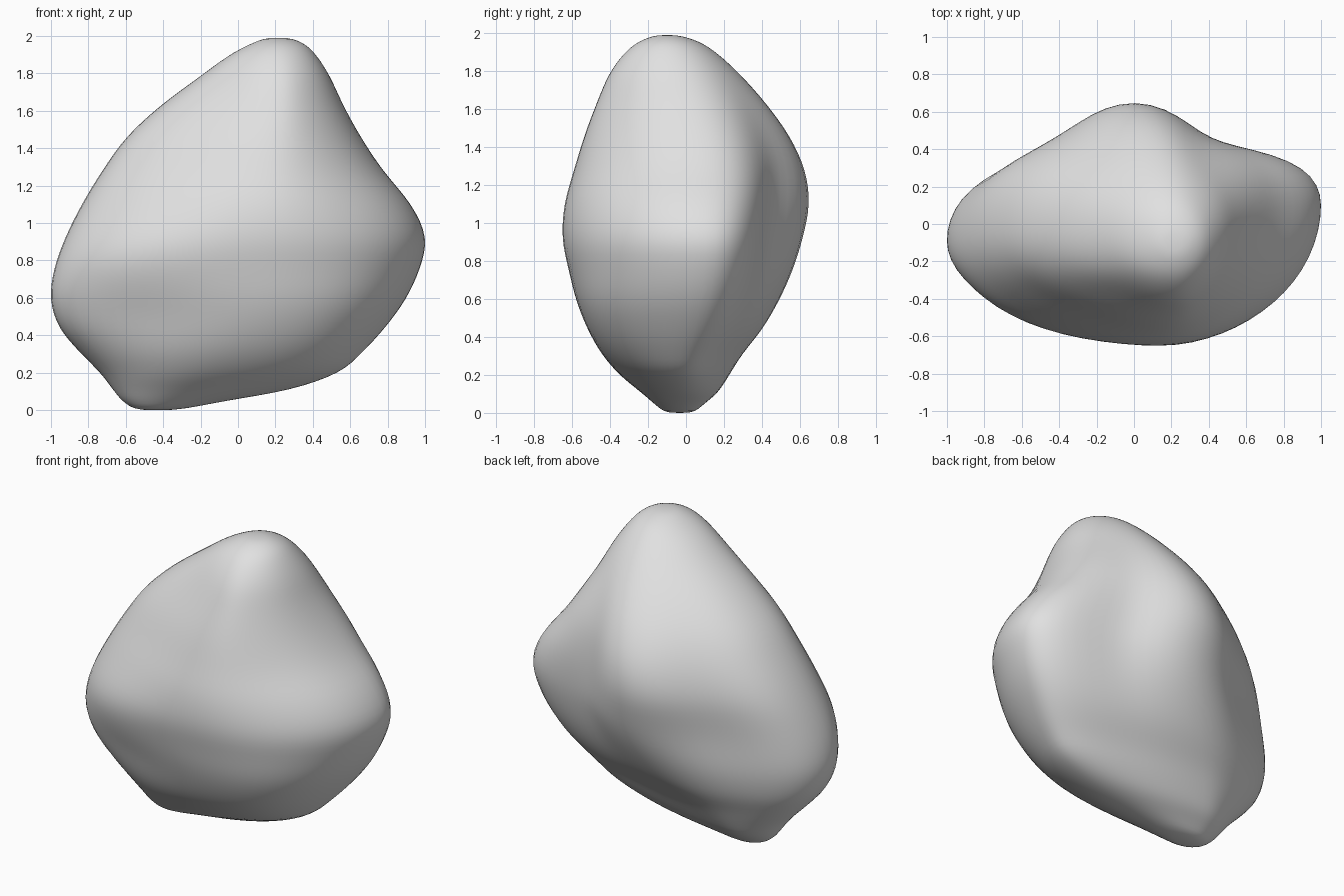
import bpy, bmesh
from math import sin, cos, pi
from mathutils import Vector

cube = bpy.data.objects.get("Cube")
if cube:
    bpy.data.objects.remove(cube, do_unlink=True)

SEGMENTS = 64
STEPS = 4

# Outline by height: z, x min, x max, y min, y max
OUTLINE = [
    (0, -.55, -.32, -.11, .04),
    (.05, -.62, -.06, -.17, .1),
    (.11, -.67, .28, -.24, .17),
    (.2, -.74, .54, -.35, .23),
    (.31, -.85, .67, -.445, .3),
    (.44, -.96, .79, -.52, .405),
    (.59, -1.008, .9, -.58, .495),
    (.75, -.99, .975, -.62, .57),
    (.92, -.93, 1.01, -.655, .625),
    (1.1, -.84, .93, -.645, .66),
    (1.28, -.73, .78, -.595, .635),
    (1.46, -.6, .66, -.54, .55),
    (1.63, -.415, .565, -.475, .425),
    (1.78, -.21, .495, -.41, .29),
    (1.89, -.06, .425, -.33, .17),
    (1.955, .06, .36, -.25, .07),
    (1.99, .15, .28, -.16, -.04),
]
BOTTOM_TIP = (-.44, -.03, -.015)
TOP_TIP = (.21, -.1, 2)

# Ridges by height: z, then y of the -x and +x ridges, x of the front and
# back ridges, and hollow depth for back +x, back -x, front -x, front +x
RIDGES = [
    (0, -.03, -.03, -.44, -.44, 0, 0, 0, 0),
    (.25, -.02, 0, -.1, -.35, .05, .03, 0, -.04),
    (.5, -.08, .07, .08, -.15, .1, .06, .04, -.03),
    (.8, -.1, .11, .14, 0, .18, .1, -.03, 0),
    (1.1, -.06, .1, .15, 0, .19, .1, .03, .02),
    (1.4, -.05, .08, .18, .05, .12, .07, .06, .02),
    (1.7, -.05, -.02, .22, .14, .04, .03, .06, .02),
    (2, -.1, -.1, .21, .21, 0, 0, 0, 0),
]


def curve_point(rows, i, t):
    """Smooth curve through the rows, at fraction t between rows i and i + 1."""
    last = len(rows) - 1
    a, b, c, d = (Vector(rows[min(max(k, 0), last)]) for k in range(i - 1, i + 3))
    return b + t / 2 * (c - a + t * (2*a - 5*b + 4*c - d + t * (3*(b - c) + d - a)))


def ridge_values(z):
    """Ridge positions and hollows at a height."""
    i = max(k for k, row in enumerate(RIDGES[:-1]) if k == 0 or row[0] <= z)
    low, high = RIDGES[i][0], RIDGES[i + 1][0]
    return curve_point(RIDGES, i, (z - low) / (high - low))[1:]


def inside(value, low, high):
    """Keep a ridge well within the outline."""
    margin = (high - low) / 5
    return min(max(value, low + margin), high - margin)


def section(z, x_min, x_max, y_min, y_max):
    """Closed outline made of four elliptic quarters, hollowed between ridges."""
    y_left, y_right, x_front, x_back, *hollows = ridge_values(z)
    points = []
    for i in range(SEGMENTS):
        angle = 2 * pi * i / SEGMENTS
        c, s = cos(angle), sin(angle)
        x_ridge, y_side = (x_back, y_max) if s >= 0 else (x_front, y_min)
        y_ridge, x_side = (y_right, x_max) if c >= 0 else (y_left, x_min)
        x_ridge = inside(x_ridge, x_min, x_max)
        y_ridge = inside(y_ridge, y_min, y_max)
        # hollows lie nearer the front and back ridges than the side lobes
        hollow = hollows[i * 4 // SEGMENTS]
        scale = 1 - 2 * hollow * (sin(2 * angle) * s) ** 2
        points.append((x_ridge + abs(c) * (x_side - x_ridge) * scale,
                       y_ridge + abs(s) * (y_side - y_ridge) * scale, z))
    return points


# Resample the outline smoothly into many level sections
levels = [curve_point(OUTLINE, i, k / STEPS)
          for i in range(len(OUTLINE) - 1) for k in range(STEPS)]
levels.append(OUTLINE[-1])

# Skin the sections and close both tips
bm = bmesh.new()
rings = [[bm.verts.new(p) for p in section(*level)] for level in levels]
bottom, top = bm.verts.new(BOTTOM_TIP), bm.verts.new(TOP_TIP)
for i in range(SEGMENTS):
    j = (i + 1) % SEGMENTS
    for low, high in zip(rings, rings[1:]):
        bm.faces.new((low[i], low[j], high[j], high[i]))
    bm.faces.new((bottom, rings[0][j], rings[0][i]))
    bm.faces.new((top, rings[-1][i], rings[-1][j]))
for face in bm.faces:
    face.smooth = True
bmesh.ops.recalc_face_normals(bm, faces=bm.faces)
mesh = bpy.data.meshes.new("boulder")
bm.to_mesh(mesh)
bm.free()

# Stone colour
stone = bpy.data.materials.new("pale_grey_stone")
stone.use_nodes = True
colour = (.75, .75, .75, 1)
stone.diffuse_color = colour
stone.node_tree.nodes["Principled BSDF"].inputs["Base Color"].default_value = colour
mesh.materials.append(stone)

boulder = bpy.data.objects.new("boulder", mesh)
bpy.context.collection.objects.link(boulder)

# Soften the ridges
soften = boulder.modifiers.new("soften", 'SMOOTH')
soften.factor = .5
soften.iterations = 10
